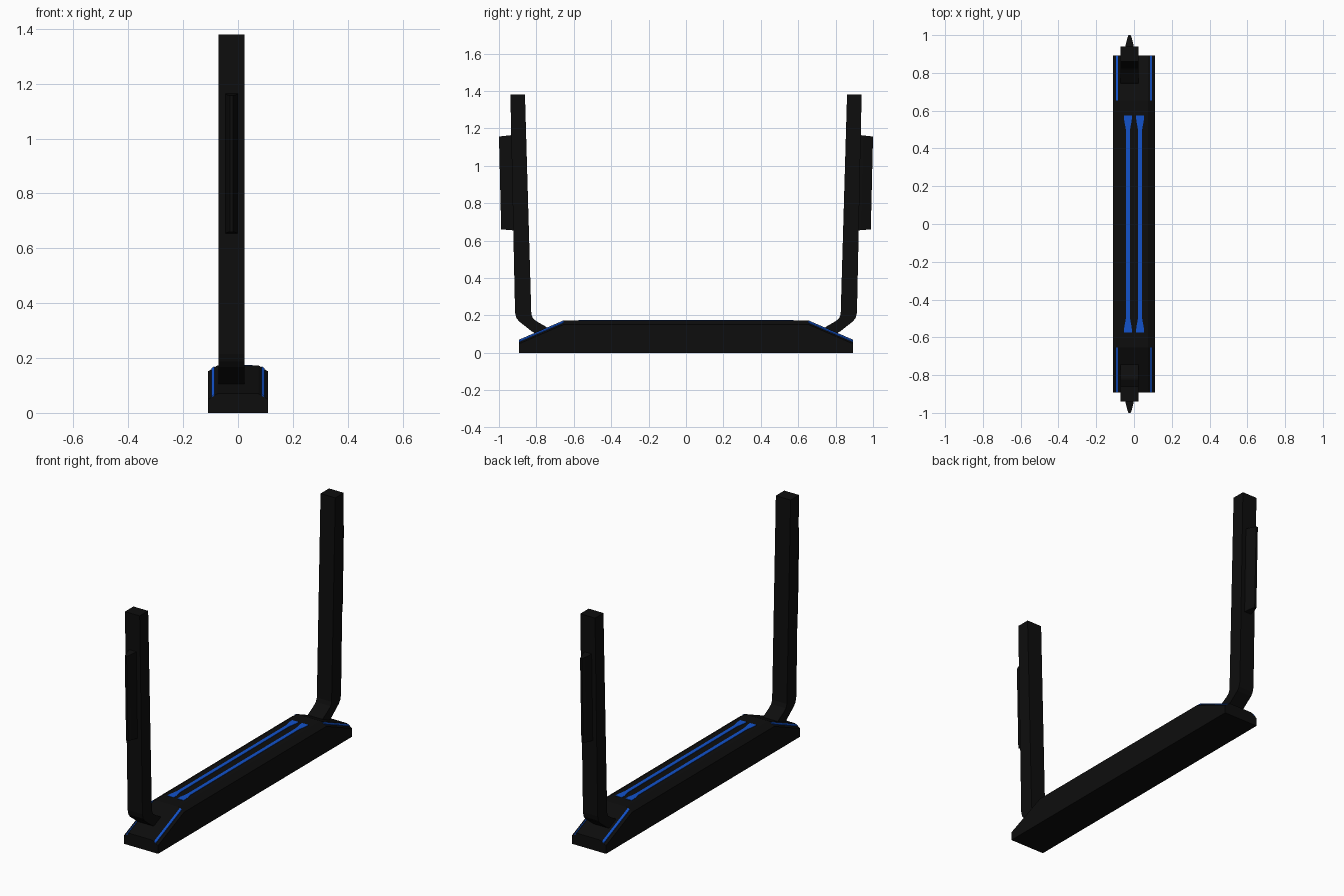
import bpy
import bmesh

cube = bpy.data.objects.get("Cube")
if cube:
    bpy.data.objects.remove(cube, do_unlink=True)


def material(name, colour):
    m = bpy.data.materials.new(name)
    m.use_nodes = True
    m.diffuse_color = colour
    bsdf = m.node_tree.nodes["Principled BSDF"]
    bsdf.inputs["Base Color"].default_value = colour
    bsdf.inputs["Roughness"].default_value = 0.6
    return m


black = material("black", (0.004, 0.004, 0.004, 1))
blue = material("blue", (0.006, 0.085, 0.6, 1))


def loft(name, sections, mat):
    """Skin a solid through matching closed sections and cap both ends."""
    bm = bmesh.new()
    rings = [[bm.verts.new(p) for p in s] for s in sections]
    n = len(rings[0])
    for a, b in zip(rings, rings[1:]):
        for i in range(n):
            j = (i + 1) % n
            bm.faces.new((a[i], a[j], b[j], b[i]))
    bm.faces.new(rings[0])
    bm.faces.new(rings[-1])
    bmesh.ops.recalc_face_normals(bm, faces=bm.faces)
    mesh = bpy.data.meshes.new(name)
    bm.to_mesh(mesh)
    bm.free()
    mesh.materials.append(mat)
    obj = bpy.data.objects.new(name, mesh)
    bpy.context.collection.objects.link(obj)
    return obj


# Base bar: chamfered section, sloping down at both ends
W, SHOULDER, DROP = 0.11, 0.075, 0.022
END_Y, FLAT_Y, LOW, HIGH = 0.893, 0.655, 0.07, 0.173


def base_section(y, h):
    half = [(W, 0), (W, h - DROP), (SHOULDER, h)]
    outline = half + [(-x, z) for x, z in reversed(half)]
    return [(x, y, z) for x, z in outline]


loft("base", [base_section(-END_Y, LOW), base_section(-FLAT_Y, HIGH),
              base_section(FLAT_Y, HIGH), base_section(END_Y, LOW)], black)

# Twin stripes on the flat top, flared at the ends
STRIPE = [(-0.575, 0.021), (-0.55, 0.020), (-0.5, 0.011),
          (0.5, 0.011), (0.55, 0.020), (0.575, 0.021)]
for side, cx in (("right", -0.032), ("left", 0.032)):
    loft("top_stripe_" + side,
         [[(cx + sx * w, y, z) for sx, z in
           ((-1, HIGH - 0.002), (1, HIGH - 0.002), (1, HIGH + 0.002), (-1, HIGH + 0.002))]
          for y, w in STRIPE], blue)


# Thin strips along the chamfers of the sloping ends
def chamfer_strip(name, sx, sy):
    sections = []
    for y, h in ((FLAT_Y, HIGH), (END_Y, LOW)):
        def surface(x, lift):
            return (sx * x, sy * y, h - (x - SHOULDER) * DROP / (W - SHOULDER) + lift)
        sections.append([surface(0.085, -0.002), surface(0.096, -0.002),
                         surface(0.096, 0.004), surface(0.085, 0.004)])
    loft(name, sections, blue)


# Upright arms: (inner y, z) and (outer y, z) pairs from the foot upward
ARM = [((0.735, 0.125), (0.80, 0.100)),
       ((0.75, 0.140), (0.825, 0.115)),
       ((0.797, 0.167), (0.893, 0.168)),
       ((0.818, 0.183), (0.907, 0.187)),
       ((0.827, 0.205), (0.914, 0.215)),
       ((0.861, 1.38), (0.939, 1.38))]
X0, X1, CX = -0.071, 0.024, -0.0235

# Fin cross-section: (half width, share of the depth outward)
FIN = [(0.025, 0), (0.021, 0.35), (0.013, 0.75), (0.006, 1)]

for end, sy in (("front", -1), ("back", 1)):
    for side, sx in (("right", -1), ("left", 1)):
        chamfer_strip(f"{end}_strip_{side}", sx, sy)
    loft(end + "_arm",
         [[(X0, sy * a[0], a[1]), (X1, sy * a[0], a[1]),
           (X1, sy * b[0], b[1]), (X0, sy * b[0], b[1])] for a, b in ARM], black)
    fin = []
    for y_in, y_out, z_in, z_out in ((0.905, 0.988, 0.653, 0.66),
                                     (0.92, 1.0, 1.165, 1.156)):
        half = [(w, sy * (y_in + t * (y_out - y_in)), z_in + t * (z_out - z_in))
                for w, t in FIN]
        fin.append([(CX + w, y, z) for w, y, z in half] +
                   [(CX - w, y, z) for w, y, z in reversed(half)])
    loft(end + "_arm_fin", fin, black)
